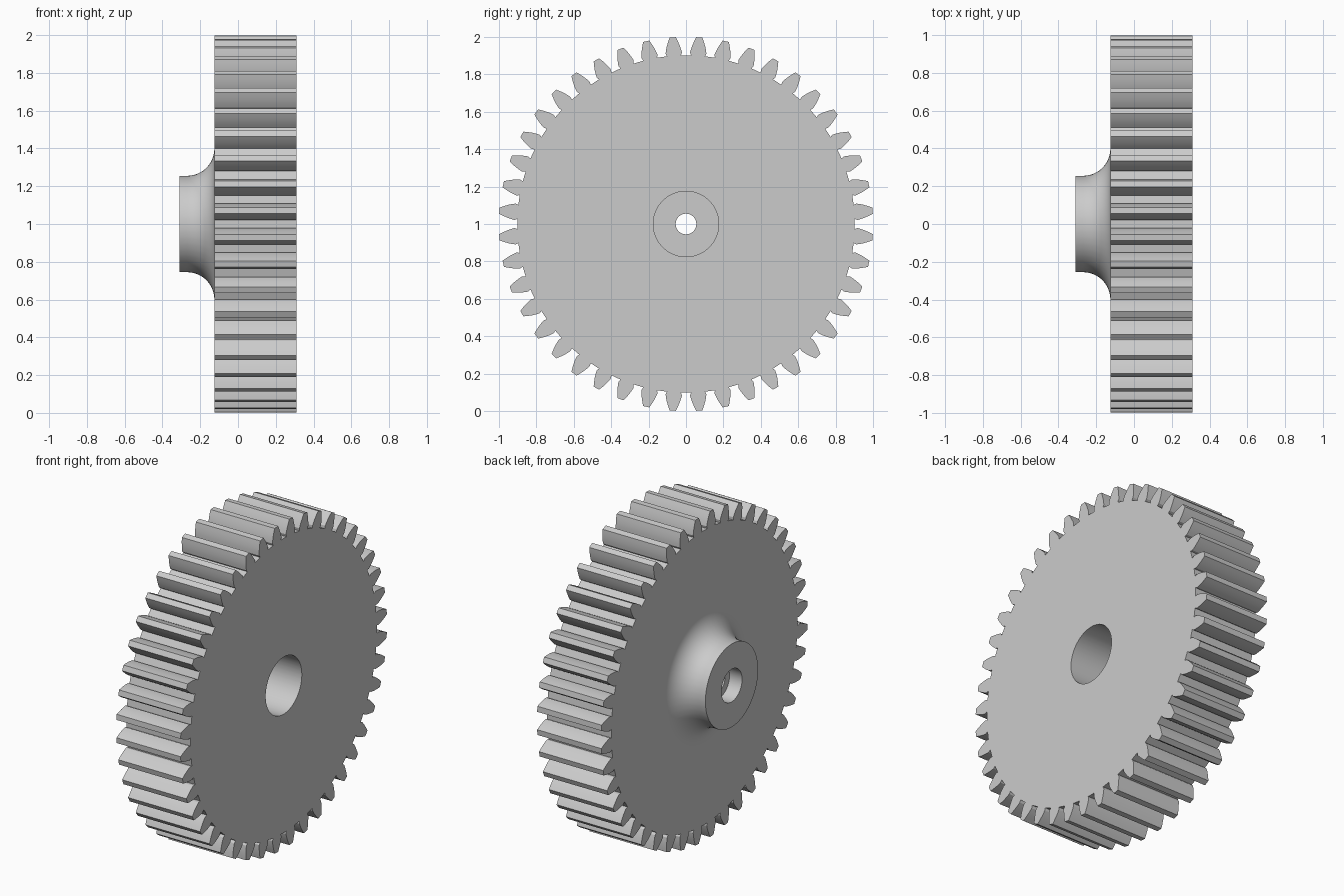
import bpy, bmesh
from math import acos, tan, sin, cos, pi, radians
from mathutils import Vector

cube = bpy.data.objects.get("Cube")
if cube:
    bpy.data.objects.remove(cube, do_unlink=True)

# Gear proportions
TEETH = 44
MODULE = 2 / (TEETH + 2)
PITCH_R = MODULE * TEETH / 2
BASE_R = PITCH_R * cos(radians(20))
ROOT_R = PITCH_R - 1.25 * MODULE
ROOT_HALF = 0.042            # half angle of a tooth at its foot
BACK_X, FRONT_X, HUB_X = -0.125, 0.31, -0.31
FILLET_R, BORE_R = 0.40, 0.175

steel = bpy.data.materials.new("light grey steel")
steel.use_nodes = True
grey = (0.6, 0.6, 0.6, 1)
steel.diffuse_color = grey
steel.node_tree.nodes["Principled BSDF"].inputs["Base Color"].default_value = grey


def polar(x, r, a):
    return Vector((x, r * sin(a), 1 + r * cos(a)))


def involute(angle):
    return tan(angle) - angle


def half_angle(r):
    """Half the angle covered by a tooth at radius r."""
    return pi / (2 * TEETH) + involute(radians(20)) - involute(acos(BASE_R / r))


def finish(bm, name):
    bmesh.ops.recalc_face_normals(bm, faces=bm.faces)
    mesh = bpy.data.meshes.new(name)
    bm.to_mesh(mesh)
    bm.free()
    mesh.materials.append(steel)
    obj = bpy.data.objects.new(name, mesh)
    bpy.context.collection.objects.link(obj)
    bpy.ops.object.select_all(action='DESELECT')
    obj.select_set(True)
    bpy.context.view_layer.objects.active = obj
    bpy.ops.object.shade_smooth_by_angle(angle=radians(25))


def bridge(bm, a, b):
    n = len(a)
    for i in range(n):
        j = (i + 1) % n
        bm.faces.new((a[i], a[j], b[j], b[i]))


# Two angles per tooth, shared by the tooth feet and the turned rings
centres = [(i + 0.5) * 2 * pi / TEETH for i in range(TEETH)]
ring_angles = [c + s * ROOT_HALF for c in centres for s in (-1, 1)]


def ring(bm, x, r):
    return [bm.verts.new(polar(x, r, a)) for a in ring_angles]


# Toothed wheel: involute teeth with flat ends
radii = [0.918, 0.937, PITCH_R, 0.98, 1.0]
flank = [(ROOT_R, ROOT_HALF)] + [(r, half_angle(r)) for r in radii]
tooth = [(r, -h) for r, h in flank] + [(r, h) for r, h in reversed(flank)]
size = len(tooth)
bm = bmesh.new()
outlines = []
for x, inner_r in ((BACK_X, FILLET_R), (FRONT_X, BORE_R)):
    outline = [bm.verts.new(polar(x, r, c + h)) for c in centres for r, h in tooth]
    feet = []
    for i in range(TEETH):
        verts = outline[i * size:(i + 1) * size]
        bm.faces.new(verts)
        feet += [verts[0], verts[-1]]
    bridge(bm, feet, ring(bm, x, inner_r))
    outlines.append(outline)
bridge(bm, *outlines)
finish(bm, "toothed_wheel")

# Hub with flared foot, recess, web hole and main bore, turned about the axis
flare = 0.145
profile = [(BACK_X - flare + flare * sin(t), FILLET_R - flare * cos(t))
           for t in [k * pi / 24 for k in range(12, -1, -1)]]
hub_r = FILLET_R - flare
profile += [(HUB_X, hub_r), (HUB_X, 0.1), (-0.225, 0.1), (-0.225, 0.055),
            (-0.12, 0.055), (-0.12, BORE_R), (FRONT_X, BORE_R)]
bm = bmesh.new()
rings = [ring(bm, x, r) for x, r in profile]
for a, b in zip(rings, rings[1:]):
    bridge(bm, a, b)
# Orient the open shell by its outer wall
finish(bm, "hub_and_bore")
